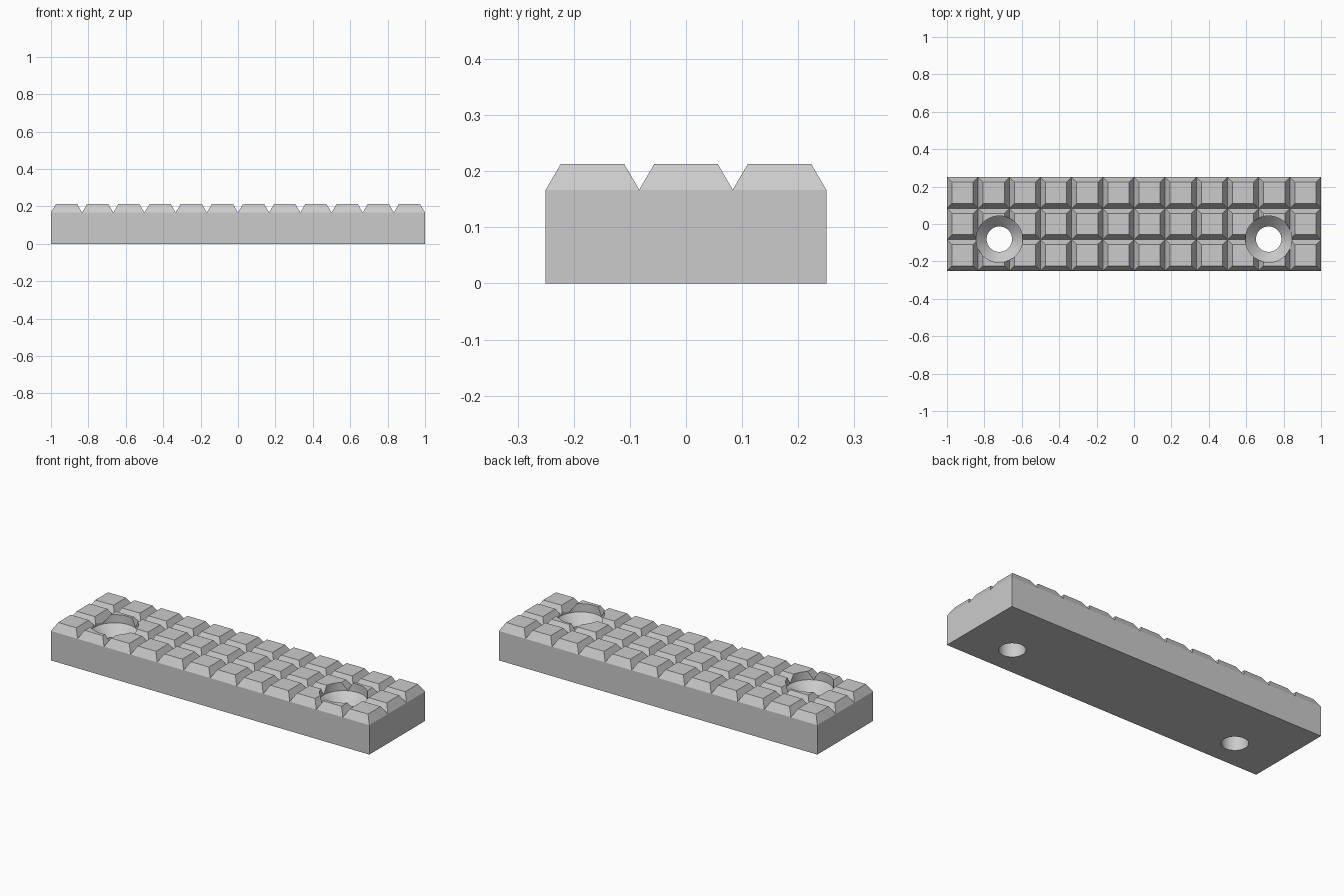
import bpy, bmesh
from math import radians
from mathutils import Matrix, Vector

cube = bpy.data.objects.get("Cube")
if cube:
    bpy.data.objects.remove(cube, do_unlink=True)

LENGTH, WIDTH = 2.0, 0.5
BASE_TOP, TOP = 0.167, 0.2125
BEVEL = 0.0265
HOLE_X, HOLE_Y = 0.72, -0.081
HEAD_R, BORE_R, CONE_END = 0.124, 0.068, 0.11

grey = bpy.data.materials.new("plain grey")
grey.use_nodes = True
colour = (0.6, 0.6, 0.6, 1)
grey.diffuse_color = colour
grey.node_tree.nodes["Principled BSDF"].inputs["Base Color"].default_value = colour


def add_object(name, bm):
    bmesh.ops.recalc_face_normals(bm, faces=bm.faces[:])
    mesh = bpy.data.meshes.new(name)
    bm.to_mesh(mesh)
    bm.free()
    mesh.materials.append(grey)
    obj = bpy.data.objects.new(name, mesh)
    bpy.context.collection.objects.link(obj)
    return obj


# Plate: a grid of cells, each raised into a bevelled stud
bm = bmesh.new()
bmesh.ops.create_grid(bm, x_segments=12, y_segments=3, size=1,
                      matrix=Matrix.Diagonal((LENGTH / 2, WIDTH / 2, 1, 1)))
bmesh.ops.translate(bm, verts=bm.verts[:], vec=(0, 0, BASE_TOP))
cells = bm.faces[:]
bmesh.ops.inset_individual(bm, faces=cells, thickness=BEVEL, use_even_offset=True)
for face in cells:
    for vert in face.verts:
        vert.co.z = TOP

# Solid body below the studs
rim = [e for e in bm.edges if e.is_boundary]
skirt = bmesh.ops.extrude_edge_only(bm, edges=rim)["geom"]
for vert in (g for g in skirt if isinstance(g, bmesh.types.BMVert)):
    vert.co.z = 0
bottom = [e for e in bm.edges if e.is_boundary]
bmesh.ops.contextual_create(bm, geom=bottom)
plate = add_object("studded_plate", bm)


# Countersunk screw holes: a lathed profile cut through the plate
def screw_cutter(name, x):
    bm = bmesh.new()
    profile = [(0, -0.1), (BORE_R, -0.1), (BORE_R, CONE_END),
               (HEAD_R, BASE_TOP - 0.001), (HEAD_R, 0.3), (0, 0.3)]
    verts = [bm.verts.new((r, 0, z)) for r, z in profile]
    edges = [bm.edges.new(pair) for pair in zip(verts, verts[1:])]
    bmesh.ops.spin(bm, geom=verts + edges, cent=(0, 0, 0), axis=(0, 0, 1),
                   angle=radians(360), steps=64)
    bmesh.ops.remove_doubles(bm, verts=bm.verts[:], dist=0.0001)
    bmesh.ops.translate(bm, verts=bm.verts[:], vec=Vector((x, HOLE_Y, 0)))
    cutter = add_object(name, bm)
    cutter.hide_render = True
    return cutter


bpy.context.view_layer.objects.active = plate
for side, x in (("left", HOLE_X), ("right", -HOLE_X)):
    cutter = screw_cutter(side + "_screw_cutter", x)
    cut = plate.modifiers.new(side + " screw hole", 'BOOLEAN')
    cut.operation = 'DIFFERENCE'
    cut.solver = 'EXACT'
    cut.object = cutter
    bpy.ops.object.modifier_apply(modifier=cut.name)
    bpy.data.objects.remove(cutter, do_unlink=True)

# Smooth hole walls, crisp studs
bpy.ops.object.select_all(action='DESELECT')
plate.select_set(True)
bpy.ops.object.shade_smooth_by_angle(angle=radians(30))
